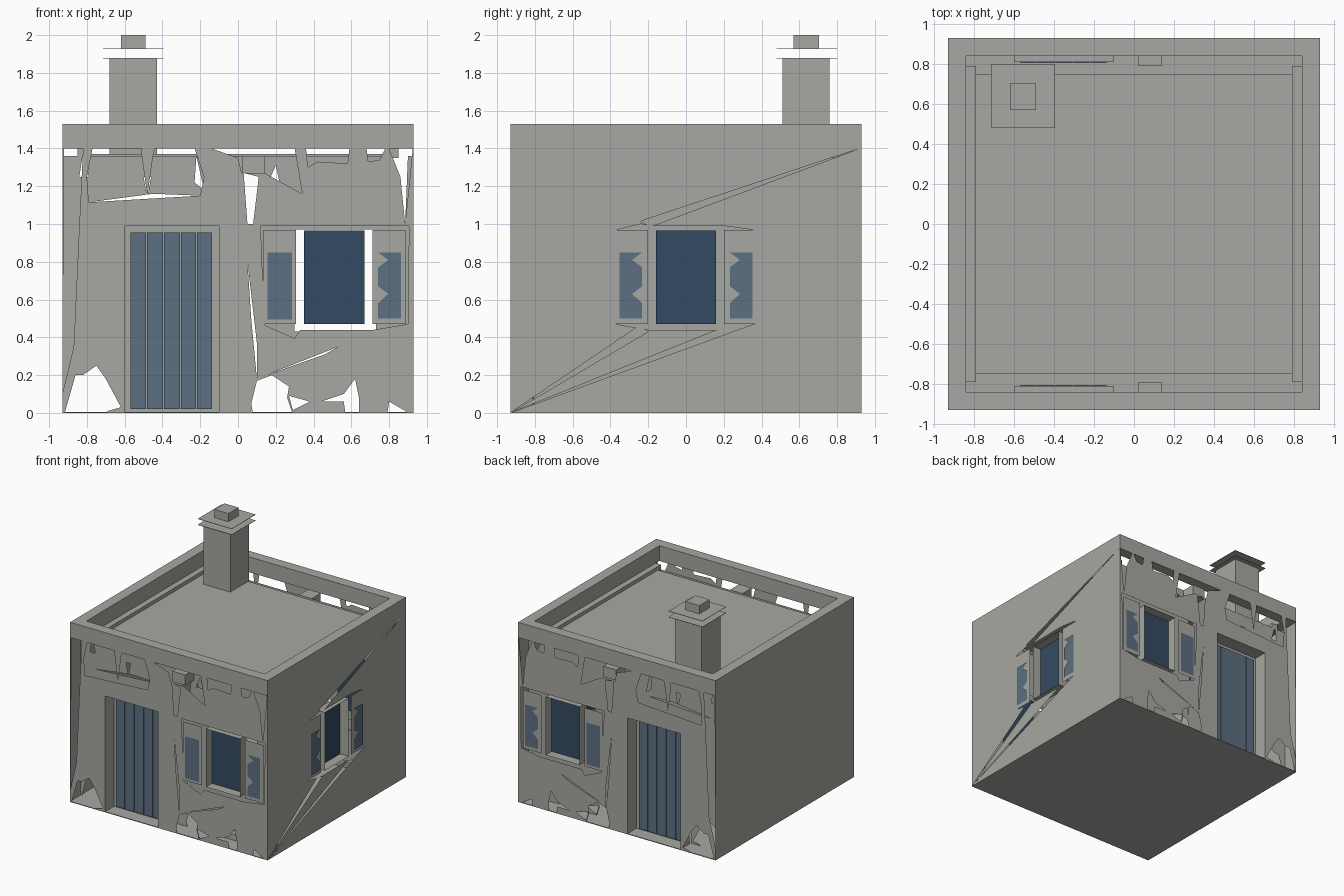
import bpy
import bmesh
from math import pi
from mathutils import Matrix, Vector
from mathutils.geometry import delaunay_2d_cdt

cube = bpy.data.objects.get("Cube")
if cube:
    bpy.data.objects.remove(cube)


def material(name, r, g, b):
    m = bpy.data.materials.new(name)
    m.use_nodes = True
    m.diffuse_color = (r, g, b, 1)
    m.node_tree.nodes["Principled BSDF"].inputs["Base Color"].default_value = (r, g, b, 1)
    return m


PLASTER = material("grey plaster", .39, .39, .36)
BLUE = material("weathered blue wood", .107, .162, .223)
GLASS = material("dark blue glass", .034, .069, .122)

W, TOP, INNER = .93, 1.4, .79
# Each side is built as (across, depth inward, up), then moved into place
FRONT = Matrix.Translation((0, -W, 0))
BACK = Matrix.Scale(-1, 4, (0, 1, 0)) @ FRONT
RIGHT = Matrix.Rotation(pi / 2, 4, 'Z') @ FRONT
LEFT = Matrix.Rotation(-pi / 2, 4, 'Z') @ FRONT
WORLD = Matrix.Identity(4)


def finish(bm, name, mat, side):
    bm.transform(side)
    if side.determinant() < 0:
        bmesh.ops.reverse_faces(bm, faces=bm.faces[:])
    me = bpy.data.meshes.new(name)
    bm.to_mesh(me)
    bm.free()
    me.materials.append(mat)
    ob = bpy.data.objects.new(name, me)
    bpy.context.scene.collection.objects.link(ob)
    return ob


def box(name, lo, hi, mat=PLASTER, side=WORLD):
    lo, hi = Vector(lo), Vector(hi)
    bm = bmesh.new()
    bmesh.ops.create_cube(bm, size=1)
    for v in bm.verts:
        v.co = (lo + hi) / 2 + v.co * (hi - lo)
    return finish(bm, name, mat, side)


def inside(p, poly):
    hit = False
    for a, b in zip(poly, poly[1:] + poly[:1]):
        if (a[1] > p.y) != (b[1] > p.y):
            if p.x < (b[0] - a[0]) * (p.y - a[1]) / (b[1] - a[1]) + a[0]:
                hit = not hit
    return hit


def rect(u0, u1, v0, v1):
    return [(u0, v0), (u1, v0), (u1, v1), (u0, v1)]


def panel(name, outline, holes, depth, side, mat=PLASTER):
    """Flat sheet with polygonal holes cut through it."""
    points, edges = [], []
    for loop in [outline] + holes:
        s, n = len(points), len(loop)
        points += [Vector(p) for p in loop]
        edges += [(s + i, s + (i + 1) % n) for i in range(n)]
    vs, _, fs, *_ = delaunay_2d_cdt(points, edges, [], 0, 1e-5)
    bm = bmesh.new()
    bv = [bm.verts.new((v.x, depth, v.y)) for v in vs]
    for f in fs:
        c = sum((vs[i] for i in f), Vector((0, 0))) / len(f)
        if inside(c, outline) and not any(inside(c, h) for h in holes):
            bm.faces.new([bv[i] for i in f])
    bmesh.ops.delete(bm, geom=[v for v in bm.verts if not v.link_faces], context='VERTS')
    return finish(bm, name, mat, side)


def reveal(name, u0, u1, v0, v1, depth, side):
    """Four inward-running sheets around an opening."""
    bm = bmesh.new()
    rows = [[bm.verts.new((u, d, v)) for u, v in rect(u0, u1, v0, v1)] for d in (0, depth)]
    for i in range(4):
        j = (i + 1) % 4
        bm.faces.new((rows[0][i], rows[1][i], rows[1][j], rows[0][j]))
    finish(bm, name, PLASTER, side)


def window(label, c, side, plain_first):
    u0, u1 = c - .16, c + .16
    reveal(label + " window reveal", u0, u1, .47, .965, .09, side)
    panel(label + " window glass", rect(u0, u1, .47, .965), [], .08, side, GLASS)
    for k in (-1, 1):
        m = c + k * .29
        panel(label + " shutter", rect(m - .088, m + .088, .47, .967), [], .005, side)
        a, b = m + k * .062, m - k * .058
        n = m - k * .005
        slats = [(a, .85), (b, .85), (n, .81), (b, .77), (b, .67),
                 (n, .63), (b, .58), (b, .5), (a, .5)]
        if k < 0 and plain_first:
            slats = rect(m - .065, m + .065, .495, .85)
        elif k > 0:
            slats.reverse()
        if k < 0 and not plain_first:
            slats = slats[:]
        panel(label + " shutter slats", slats, [], -.002, side, BLUE)


def door(label, side):
    reveal(label + " door reveal", -.6, -.1, .005, .99, .12, side)
    panel(label + " door surround", rect(-.6, -.1, .005, .99), [], .12, side)
    cuts = [-.57, -.485, -.395, -.305, -.22, -.135]
    for a, b in zip(cuts, cuts[1:]):
        box(label + " door plank", (a + .002, .1, .02), (b - .002, .125, .955), BLUE, side)


# Gaps in the broken walls
low_gaps = [
    [(-.92, -.01), (-.86, .2), (-.82, .2), (-.75, .25), (-.7, .18), (-.62, .03), (-.69, .01), (-.69, -.01)],
    [(.08, -.01), (.07, .05), (.1, .17), (.18, .2), (.27, .14), (.26, .08), (.29, -.01)],
    [(.27, .09), (.38, .06), (.29, .015)],
    [(.57, -.01), (.56, .06), (.44, .06), (.56, .1), (.62, .18), (.64, .08), (.64, -.01)],
    [(.79, -.01), (.8, .06), (.92, -.01)]]
slits = [
    [(.03, 1.27), (.05, 1.0), (.08, 1.0), (.11, 1.25)],
    [(.05, .8), (.1, .37), (.1, .18), (.07, .5)],
    [(.15, .2), (.48, .33), (.53, .35), (.46, .31)]]
opening = [(.12, .99), (.905, .99), (.9, .47), (.72, .44), (.33, .44), (.3, .395), (.14, .465)]
doorway = rect(-.6, -.1, .005, .99)
outer_gaps = low_gaps + slits + [
    opening, doorway,
    [(-.92, 1.4), (-.82, 1.4), (-.84, 1.0), (-.87, .35), (-.93, .1)],
    [(-.77, 1.4), (-.8, 1.25), (-.79, 1.115), (-.2, 1.15), (-.18, 1.25), (-.23, 1.4),
     (-.44, 1.4), (-.45, 1.36), (-.48, 1.15), (-.51, 1.36), (-.51, 1.4)],
    [(-.14, 1.4), (0, 1.35), (.02, 1.27), (.14, 1.27), (.34, 1.16), (.3, 1.4)],
    [(.36, 1.4), (.37, 1.3), (.42, 1.33), (.58, 1.32), (.59, 1.4)],
    [(.68, 1.4), (.69, 1.33), (.75, 1.34), (.78, 1.4)],
    [(.8, 1.4), (.86, 1.25), (.885, 1.0), (.925, 1.4)]]
inner_gaps = low_gaps + slits + [
    rect(.3, .73, .43, .97), doorway,
    [(-.84, 1.25), (-.79, 1.25), (-.82, 1.38)],
    [(-.79, 1.115), (-.45, 1.16), (-.2, 1.15)],
    [(-.5, 1.25), (-.48, 1.14), (-.46, 1.25)],
    [(-.22, 1.36), (-.23, 1.22), (-.18, 1.18)],
    [(.16, 1.22), (.2, 1.31), (.22, 1.22)],
    [(.8, 1.37), (.85, 1.25), (.885, 1.0), (.9, 1.37)]]

# Front and back walls with inner lining, door and window
for label, side in (("front", FRONT), ("back", BACK)):
    panel(label + " wall", rect(-W, W, 0, TOP), outer_gaps, 0, side)
    panel(label + " inner lining", rect(-W, W, 0, 1.36), inner_gaps, W - INNER, side)
    door(label, side)
    window(label, .51, side, True)
    # Rainwater spout stub above the window
    box(label + " spout", (.02, .02, 1.27), (.14, .14, 1.36), PLASTER, side)

# Right wall with its slits and window, plain left wall
side_gaps = [
    [(-.375, .967), (-.24, 1.0), (-.19, .99), (.2, .99), (.37, .967), (.37, .47),
     (.18, .44), (-.2, .44), (-.375, .47)],
    [(.92, 1.4), (-.24, 1.015), (-.19, .985)],
    [(-.93, 0), (-.25, .46), (-.2, .43)],
    [(-.93, 0), (.18, .445), (.37, .475)]]
panel("right wall", rect(-W, W, 0, TOP), side_gaps, 0, RIGHT)
window("right", 0, RIGHT, False)
panel("left wall", rect(-W, W, 0, TOP), [], 0, LEFT)

# Floor, roof deck and side ledges
box("floor", (-W, -W, 0), (W, W, .006))
box("roof deck", (-.79, -.75, 1.35), (.79, .75, 1.37))
for s in (-1, 1):
    a, b = sorted((s * .79, s * .85))
    box("side ledge", (a, -.79, 1.35), (b, .79, 1.4))
    # Parapet bars
    a, b = sorted((s * .84, s * W))
    box("parapet side", (a, -W, TOP), (b, W, 1.53))
    box("parapet end", (-.84, a, TOP), (.84, b, 1.53))

# Chimney with two thin cap plates and a pot
box("chimney stack", (-.68, .51, 1.36), (-.43, .76, 1.88))
for z in (1.88, 1.93):
    box("chimney cap plate", (-.715, .48, z - .003), (-.395, .8, z))
box("chimney pot", (-.62, .57, 1.93), (-.49, .705, 2))
